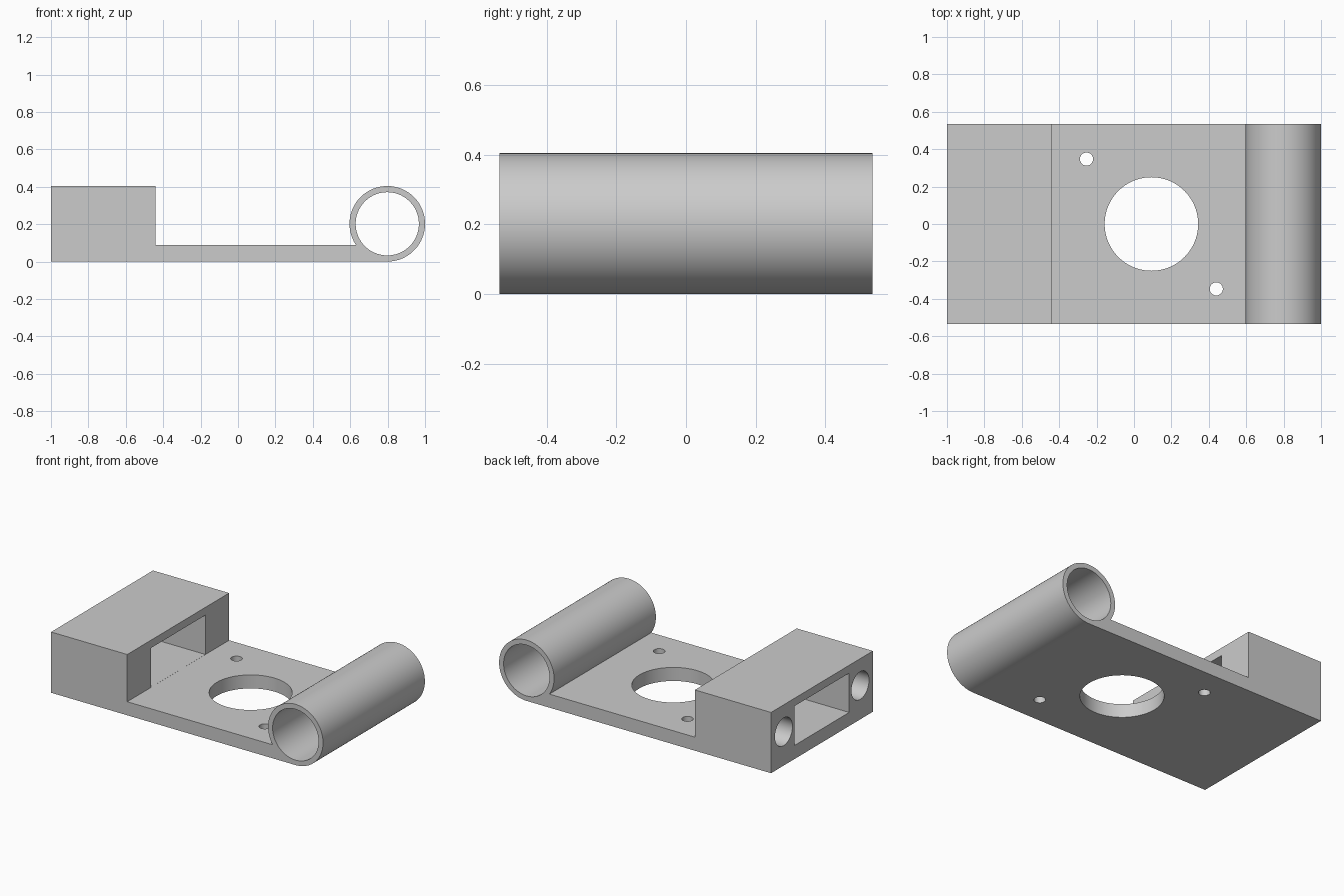
import bpy, bmesh, math
from mathutils import Matrix, Vector

default = bpy.data.objects.get("Cube")
if default:
    bpy.data.objects.remove(default, do_unlink=True)

LEFT, STEP, HALF_Y = -1.0, -0.44, 0.535
PLATE_TOP, TOP = 0.09, 0.404
TUBE_R, BORE_R = TOP / 2, 0.169
TUBE_X, TUBE_Z = 1 - TUBE_R, TUBE_R
SEGMENTS = 96

grey = bpy.data.materials.new("light grey")
grey.use_nodes = True
colour = (0.6, 0.6, 0.6, 1)
grey.diffuse_color = colour
grey.node_tree.nodes["Principled BSDF"].inputs["Base Color"].default_value = colour


def make_object(name, bm):
    bmesh.ops.recalc_face_normals(bm, faces=bm.faces)
    mesh = bpy.data.meshes.new(name)
    bm.to_mesh(mesh)
    bm.free()
    mesh.materials.append(grey)
    obj = bpy.data.objects.new(name, mesh)
    bpy.context.collection.objects.link(obj)
    return obj


def cylinder(name, centre, radius, length, axis):
    bm = bmesh.new()
    turn = Vector((0, 0, 1)).rotation_difference(Vector(axis)).to_matrix().to_4x4()
    bmesh.ops.create_cone(bm, cap_ends=True, segments=SEGMENTS, radius1=radius,
                          radius2=radius, depth=length,
                          matrix=Matrix.Translation(centre) @ turn)
    return make_object(name, bm)


def box(name, low, high):
    bm = bmesh.new()
    low, high = Vector(low), Vector(high)
    bmesh.ops.create_cube(bm, size=1, matrix=Matrix.Translation((low + high) / 2)
                          @ Matrix.Diagonal((*(high - low), 1)))
    return make_object(name, bm)


# Bracket body: block, plate and tube drawn as one side profile
end_angle = math.pi + math.asin((TUBE_Z - PLATE_TOP) / TUBE_R)
profile = [(LEFT, 0)]
for i in range(SEGMENTS + 1):
    a = -math.pi / 2 + (end_angle + math.pi / 2) * i / SEGMENTS
    profile.append((TUBE_X + TUBE_R * math.cos(a), TUBE_Z + TUBE_R * math.sin(a)))
profile += [(STEP, PLATE_TOP), (STEP, TOP), (LEFT, TOP)]

bm = bmesh.new()
face = bm.faces.new([bm.verts.new((x, -HALF_Y, z)) for x, z in profile])
extruded = bmesh.ops.extrude_face_region(bm, geom=[face])["geom"]
bmesh.ops.translate(bm, vec=(0, 2 * HALF_Y, 0),
                    verts=[v for v in extruded if isinstance(v, bmesh.types.BMVert)])
body = make_object("bracket_body", bm)

# Tube bore, plate opening and the window through the block
cutters = [
    cylinder("tube_bore_cutter", (TUBE_X, 0, TUBE_Z), BORE_R, 2, (0, 1, 0)),
    cylinder("plate_opening_cutter", (0.093, 0, 0.05), 0.25, 0.3, (0, 0, 1)),
    box("block_window_cutter", (LEFT - 0.1, -0.286, PLATE_TOP + 0.0005),
        (STEP + 0.02, 0.286, 0.352)),
]
# Screw holes in the plate and blind holes in the block end
for side, name in ((1, "back"), (-1, "front")):
    cutters.append(cylinder(name + "_screw_hole_cutter",
                            (0.093 - side * 0.347, side * 0.347, 0.05), 0.035, 0.3, (0, 0, 1)))
    cutters.append(cylinder(name + "_block_hole_cutter",
                            (LEFT + 0.15, side * 0.402, 0.225), 0.092, 0.6, (1, 0, 0)))

for cutter in cutters:
    cutter.hide_render = True
    cut = body.modifiers.new(cutter.name, "BOOLEAN")
    cut.operation = "DIFFERENCE"
    cut.solver = "EXACT"
    cut.object = cutter

# Bake the cuts, remove the cutters and shade the round walls smooth
bpy.ops.object.select_all(action="DESELECT")
body.select_set(True)
bpy.context.view_layer.objects.active = body
for modifier in list(body.modifiers):
    bpy.ops.object.modifier_apply(modifier=modifier.name)
for cutter in cutters:
    bpy.data.objects.remove(cutter, do_unlink=True)
bpy.ops.object.shade_smooth_by_angle(angle=math.radians(30))
